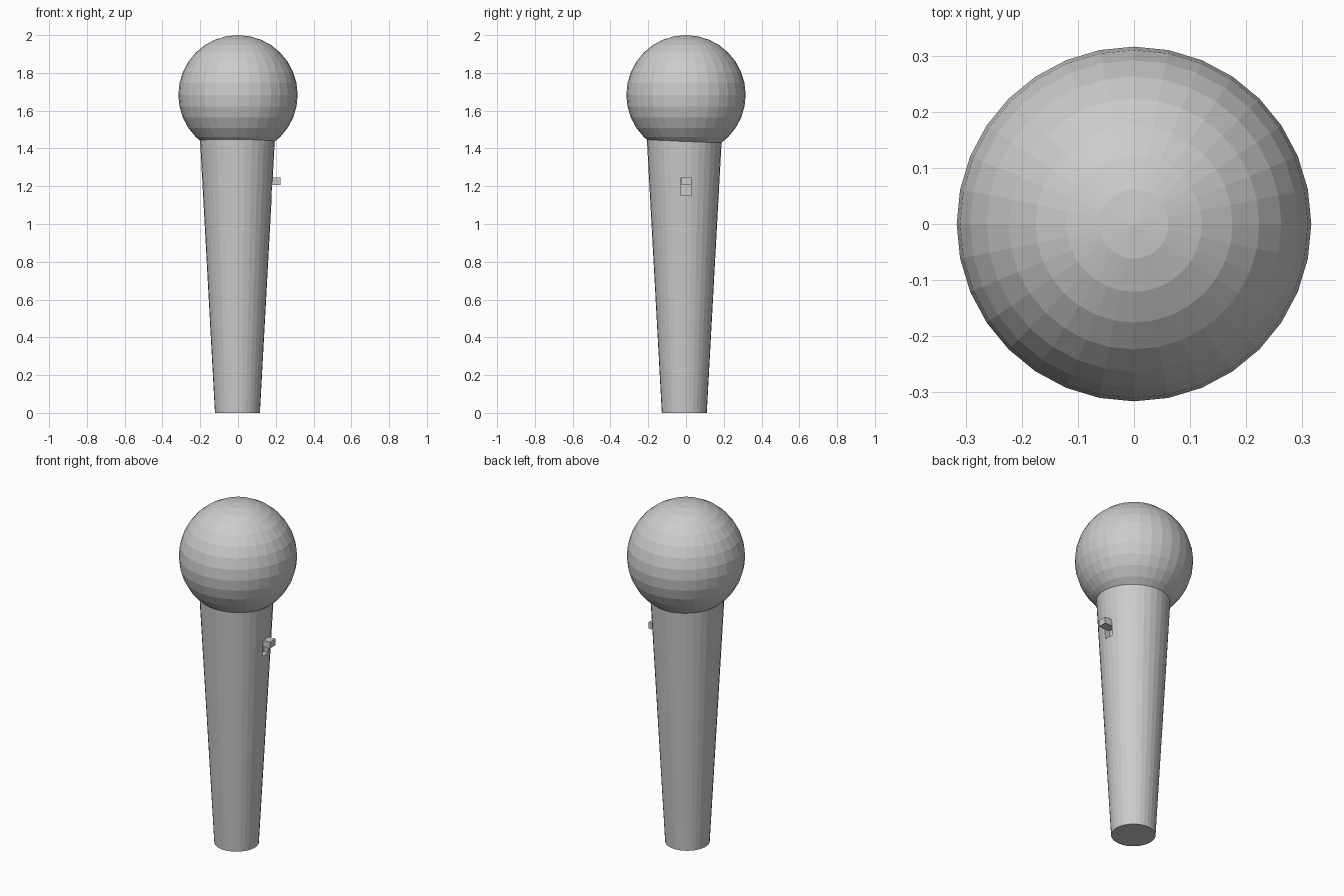
import bpy

if "Cube" in bpy.data.objects:
    bpy.data.objects.remove(bpy.data.objects["Cube"])

HANDLE_X, HANDLE_Y = -0.003, -0.009


def box(name, lo, hi):
    size = [b - a for a, b in zip(lo, hi)]
    centre = [(a + b) / 2 for a, b in zip(lo, hi)]
    bpy.ops.mesh.primitive_cube_add(size=1, location=centre)
    ob = bpy.context.object
    ob.name = name
    ob.scale = size
    bpy.ops.object.transform_apply(location=False, rotation=False, scale=True)
    return ob


# Round mesh head
bpy.ops.mesh.primitive_uv_sphere_add(segments=32, ring_count=16, radius=0.316,
                                     location=(0, 0, 1.684))
bpy.context.object.name = "head"

# Tapered handle, its top tucked into the head
height = 1.50
bpy.ops.mesh.primitive_cone_add(vertices=32, radius1=0.119, radius2=0.201,
                                depth=height,
                                location=(HANDLE_X, HANDLE_Y, height / 2))
handle = bpy.context.object
handle.name = "handle"

# Slot for the switch, cut into the right side
cutter = box("slot_cutter", (0.15, -0.026, 1.15), (0.30, 0.029, 1.246))
cutter.hide_render = True
cut = handle.modifiers.new("slot", 'BOOLEAN')
cut.operation = 'DIFFERENCE'
cut.solver = 'EXACT'
cut.object = cutter
bpy.context.view_layer.objects.active = handle
bpy.ops.object.modifier_apply(modifier=cut.name)
bpy.data.objects.remove(cutter)

# Sliding switch at the top of the slot
box("switch", (0.15, -0.024, 1.207), (0.224, 0.028, 1.245))
